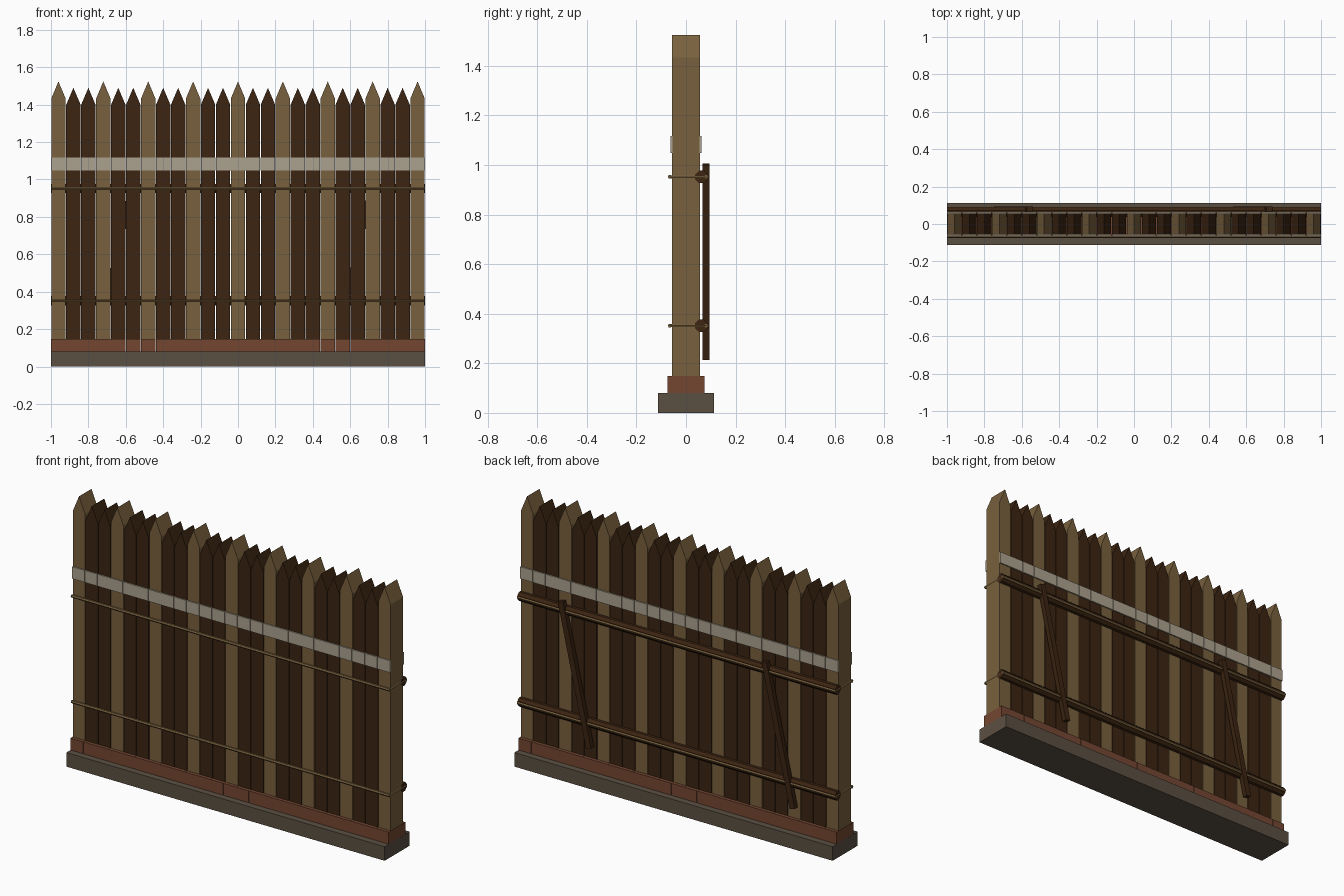
import bpy, bmesh, math
from mathutils import Matrix, Vector

if "Cube" in bpy.data.objects:
    bpy.data.objects.remove(bpy.data.objects["Cube"])


def material(name, rgb):
    m = bpy.data.materials.new(name)
    m.diffuse_color = (*rgb, 1)
    m.use_nodes = True
    m.node_tree.nodes["Principled BSDF"].inputs["Base Color"].default_value = m.diffuse_color
    return m


LIGHT = material("light wood", (0.19, 0.118, 0.047))
DARK = material("dark wood", (0.045, 0.018, 0.006))
STONE = material("stone", (0.105, 0.08, 0.055))
BRICK = material("brick", (0.175, 0.062, 0.031))
PALE = material("pale band", (0.41, 0.36, 0.275))


def add_object(name, bm, mat):
    bmesh.ops.recalc_face_normals(bm, faces=bm.faces)
    me = bpy.data.meshes.new(name)
    bm.to_mesh(me)
    bm.free()
    me.materials.append(mat)
    ob = bpy.data.objects.new(name, me)
    bpy.context.collection.objects.link(ob)
    return ob


def box(name, x, y, z, mat):
    """Box from (min, max) ranges on each axis."""
    bm = bmesh.new()
    bmesh.ops.create_cube(bm, size=1)
    for v in bm.verts:
        v.co = [r[0] if c < 0 else r[1] for c, r in zip(v.co, (x, y, z))]
    return add_object(name, bm, mat)


def pole(name, a, b, radius, sides, mat):
    """Low-sided cylinder between two points."""
    a, b = Vector(a), Vector(b)
    d = b - a
    bm = bmesh.new()
    rot = d.to_track_quat('Z', 'Y').to_matrix().to_4x4()
    turn = Matrix.Rotation(math.pi / sides, 4, 'Z')
    bmesh.ops.create_cone(bm, cap_ends=True, segments=sides, radius1=radius, radius2=radius,
                          depth=d.length, matrix=Matrix.Translation((a + b) / 2) @ rot @ turn)
    return add_object(name, bm, mat)


def picket(name, x, shoulder, tip, mat):
    """Post with a gabled top whose ridge runs front to back."""
    w, d = 0.0383, 0.056
    outline = [(-w, 0.08), (w, 0.08), (w, shoulder), (0, tip), (-w, shoulder)]
    bm = bmesh.new()
    face = bm.faces.new([bm.verts.new((x + px, -d, pz)) for px, pz in outline])
    ext = bmesh.ops.extrude_face_region(bm, geom=[face])
    bmesh.ops.translate(bm, vec=(0, 2 * d, 0),
                        verts=[g for g in ext["geom"] if isinstance(g, bmesh.types.BMVert)])
    return add_object(name, bm, mat)


# Stone footing
box("footing", (-1, 1), (-0.112, 0.112), (0, 0.08), STONE)

# Pickets, each with its brick and its pale plates front and back
for i in range(25):
    x = -0.96 + 0.08 * i
    if i % 3 == 0:
        picket("tall_picket", x, 1.433, 1.524, LIGHT)
    else:
        picket("short_picket", x, 1.40, 1.49, DARK)
    box("brick", (x - 0.0397, x + 0.0397), (-0.075, 0.075), (0.08, 0.148), BRICK)
    for s in (-1, 1):
        box("band_plate", (x - 0.0388, x + 0.0388), sorted((s * 0.055, s * 0.063)),
            (1.049, 1.117), PALE)

# Back rails with a thin binding looped around the whole fence
for z in (0.352, 0.952):
    pole("back_rail", (-0.999, 0.062, z), (0.999, 0.062, z), 0.027, 8, DARK)
    for y in (-0.065, 0.082):
        pole("long_binding", (-1, y, z), (1, y, z), 0.0085, 6, LIGHT)
    for x in (-0.9935, 0.9935):
        pole("end_binding", (x, -0.066, z), (x, 0.083, z), 0.0075, 6, LIGHT)

# Leaning braces on the back
for x in (-0.645, 0.635):
    brace = box("brace", (-0.0165, 0.0165), (-0.0135, 0.0135), (-0.403, 0.403), DARK)
    brace.location = (x, 0.081, 0.61)
    brace.rotation_euler.y = math.atan(0.225)
